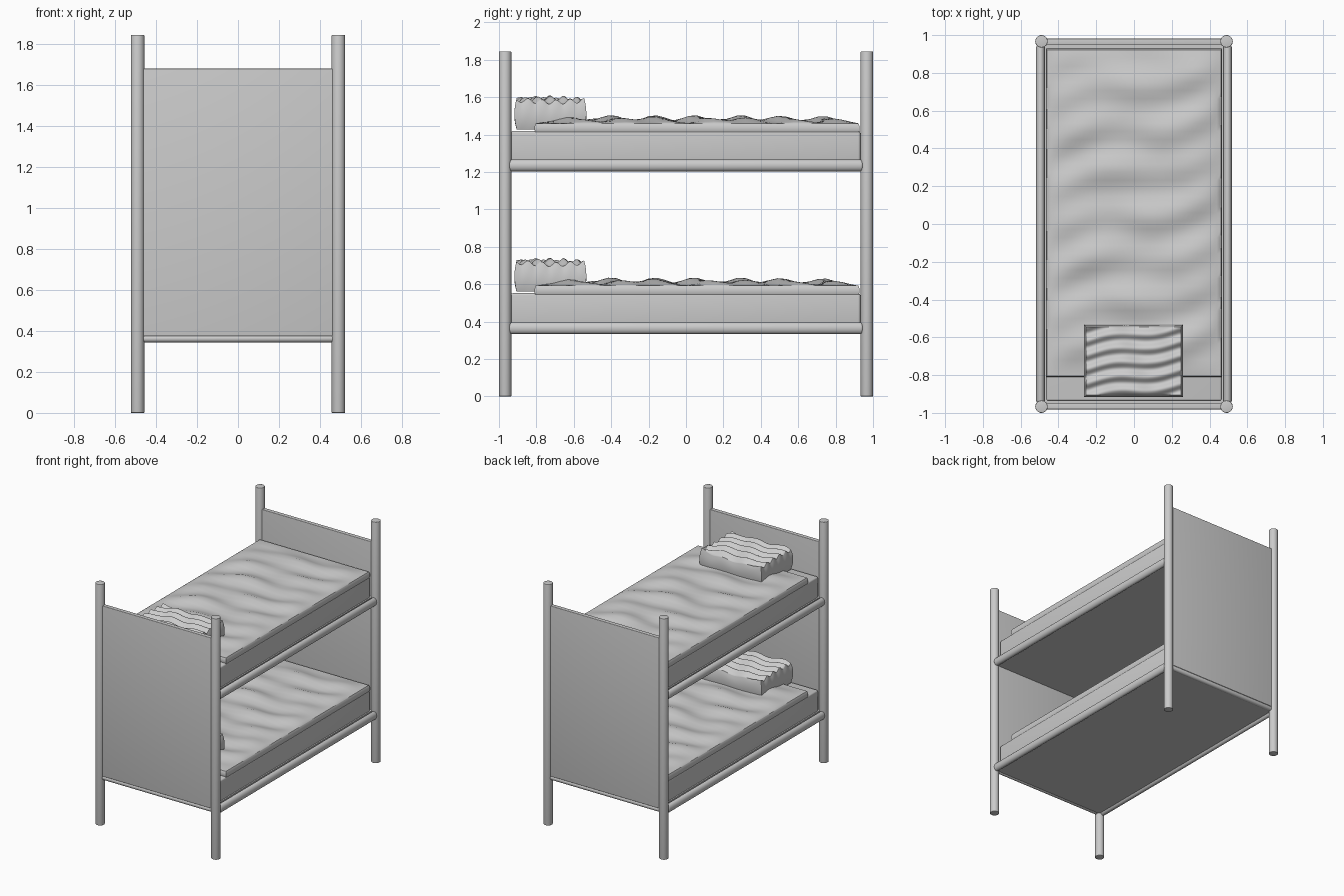
import bpy, bmesh
from math import sin, pi

if "Cube" in bpy.data.objects:
    bpy.data.objects.remove(bpy.data.objects["Cube"])


def finish(bm, name, angle=40):
    bmesh.ops.recalc_face_normals(bm, faces=bm.faces)
    me = bpy.data.meshes.new(name)
    bm.to_mesh(me)
    bm.free()
    ob = bpy.data.objects.new(name, me)
    bpy.context.collection.objects.link(ob)
    bpy.context.view_layer.objects.active = ob
    ob.select_set(True)
    bpy.ops.object.shade_smooth_by_angle(angle=angle * pi / 180)
    ob.select_set(False)
    return ob


def box(name, x, y, z, bevel=0.0):
    bm = bmesh.new()
    bmesh.ops.create_cube(bm, size=1)
    for v in bm.verts:
        for i, (a, b) in enumerate((x, y, z)):
            v.co[i] = a + (b - a) * (v.co[i] + 0.5)
    if bevel:
        bmesh.ops.bevel(bm, geom=bm.edges[:], offset=bevel, segments=4,
                        profile=0.5, affect='EDGES')
    return finish(bm, name)


def rod(name, loc, radius, length, axis='Z', flat=1.0, bevel=0.004):
    bm = bmesh.new()
    bmesh.ops.create_cone(bm, cap_ends=True, segments=32, radius1=radius,
                          radius2=radius, depth=length)
    caps = [e for e in bm.edges if abs(e.verts[0].co.z - e.verts[1].co.z) < 1e-5]
    bmesh.ops.bevel(bm, geom=caps, offset=bevel, segments=3, profile=0.5, affect='EDGES')
    ob = finish(bm, name)
    ob.location = loc
    ob.scale.x = flat
    ob.rotation_euler = {'Z': (0, 0, 0), 'Y': (pi / 2, 0, 0), 'X': (0, pi / 2, 0)}[axis]
    return ob


def cloth(name, x, y, bottom, top, bulge):
    """Finely divided block whose top follows top(x, y, u, v)."""
    bm = bmesh.new()
    bmesh.ops.create_cube(bm, size=2)
    bmesh.ops.subdivide_edges(bm, edges=bm.edges[:], cuts=39, use_grid_fill=True)
    for p in bm.verts:
        u, v, t = p.co.x, p.co.y, (p.co.z + 1) / 2
        s = 1 - bulge * (2 * t - 1) ** 2
        px = (x[0] + x[1]) / 2 + u * ((x[1] - x[0]) / 2 - 0.0 + (s - 1))
        py = (y[0] + y[1]) / 2 + v * ((y[1] - y[0]) / 2 + (s - 1))
        h = top(px, py, u, v)
        p.co = (px, py, bottom + t * (h - bottom))
    return finish(bm, name, 50)


# corner posts and long side rails
for sx in (-1, 1):
    for sy in (-1, 1):
        rod("post", (sx * 0.49, sy * 0.967, 0.9225), 0.033, 1.845)
    for z in (0.365, 1.235):
        rod("side_rail", (sx * 0.495, 0, z), 0.031, 1.89, 'Y', 0.75, 0.012)

# end panels and their lower rails
for sy in (-1, 1):
    c = sy * 0.965
    box("end_panel", (-0.47, 0.47), (c - 0.016, c + 0.016), (0.375, 1.68), 0.004)
    rod("end_rail", (0, c, 0.362), 0.018, 0.96, 'X')


# rumpled cloth surfaces
def blanket_top(x, y, u, v):
    edge = (1 - u ** 6) * (1 - v ** 10)
    w = y - 0.14 * x
    wave = (0.5 * sin(2 * pi * w / 0.23 + 0.8 * sin(9 * x))
            + 0.3 * sin(14 * x + 11 * y) + 0.25 * sin(17 * y - 9 * x + 2))
    return 0.592 + edge * (0.022 + 0.021 * wave)


def pillow_top(x, y, u, v):
    w = y - 0.13 * x
    wave = sin(2 * pi * w / 0.075 + 1.2 * sin(14 * x)) + 0.5 * sin(31 * x + 13 * y)
    return 0.712 + 0.012 * (1 - u * u) * (1 - v * v) + 0.012 * wave


# the two bunks
for level, dz in (("lower", 0), ("upper", 0.868)):
    parts = [
        box(level + "_bed_base", (-0.475, 0.475), (-0.955, 0.955), (0.35, 0.395)),
        box(level + "_mattress", (-0.465, 0.465), (-0.937, 0.932), (0.385, 0.552), 0.012),
        cloth(level + "_blanket", (-0.467, 0.467), (-0.81, 0.928), 0.54, blanket_top, 0.006),
        cloth(level + "_pillow", (-0.265, 0.26), (-0.917, -0.533), 0.56, pillow_top, 0.012),
    ]
    for ob in parts:
        ob.location.z += dz
